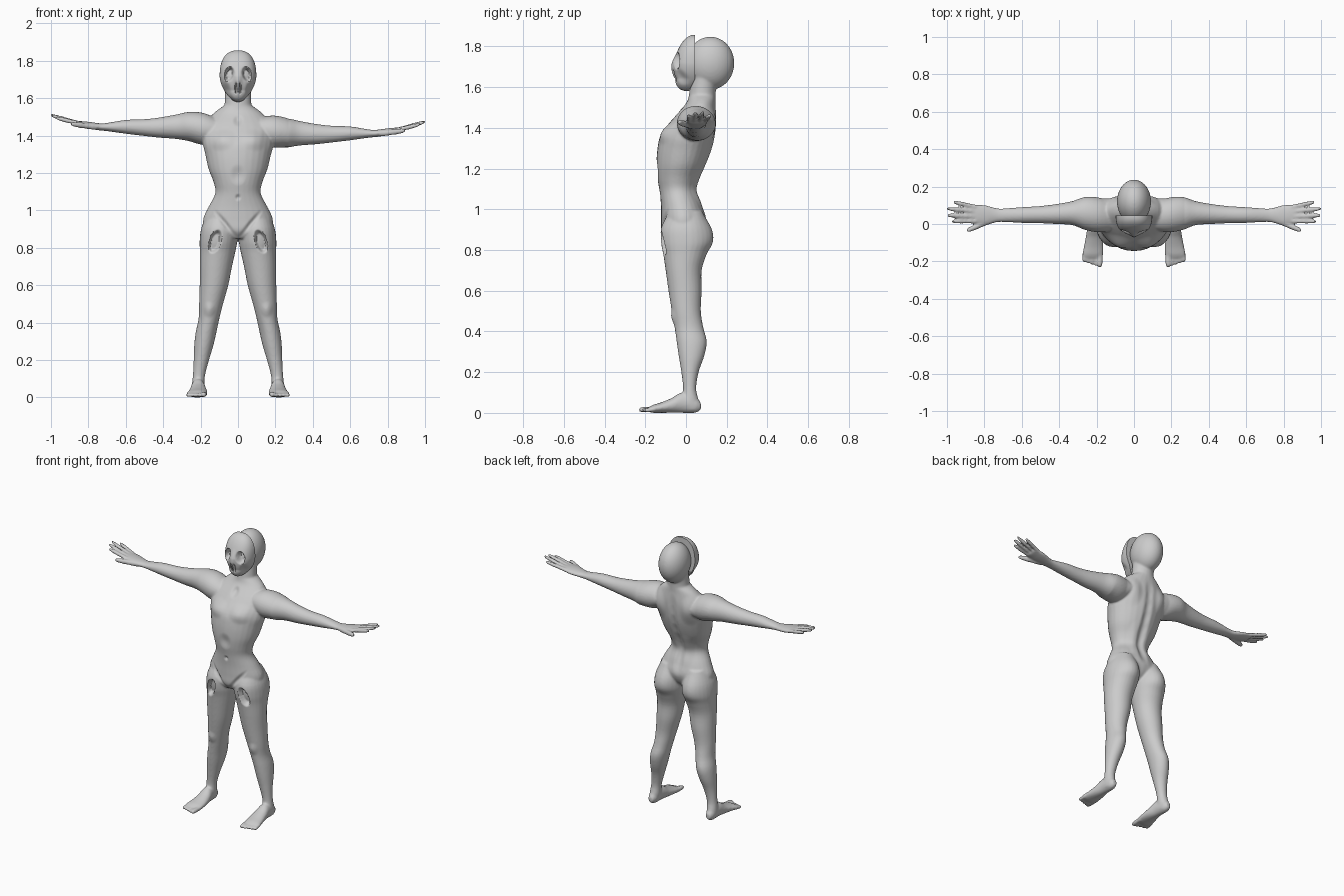
import bpy
import bmesh
import math
from mathutils import Vector

if "Cube" in bpy.data.objects:
    bpy.data.objects.remove(bpy.data.objects["Cube"])

grey = bpy.data.materials.new("plain grey")
grey.use_nodes = True
tone = (0.6, 0.6, 0.6, 1)
grey.diffuse_color = tone
grey.node_tree.nodes["Principled BSDF"].inputs["Base Color"].default_value = tone


def catmull(a, b, c, d, t):
    return b + t / 2 * (c - a + t * (2*a - 5*b + 4*c - d + t * (3*(b - c) + d - a)))


def refine(rows, steps=4):
    """Smoothly interpolate between the given cross-sections."""
    out = []
    last = len(rows) - 1
    for i in range(last):
        around = [rows[max(0, min(last, i + k))] for k in (-1, 0, 1, 2)]
        for s in range(steps):
            out.append([catmull(*vals, s / steps) for vals in zip(*around)])
    return out + [rows[-1]]


def loft(bm, rows, axes, side=1, sides=28):
    """Closed tube of ellipses; a row is position, low/high, low/high."""
    order = ["xyz".index(c) for c in axes]
    rings = []
    for t, a_lo, a_hi, b_lo, b_hi in refine(rows):
        ring = []
        for k in range(sides):
            ang = math.tau * k / sides
            co = Vector()
            co[order[0]] = t
            co[order[1]] = (a_lo + a_hi) / 2 + (a_hi - a_lo) / 2 * math.cos(ang)
            co[order[2]] = (b_lo + b_hi) / 2 + (b_hi - b_lo) / 2 * math.sin(ang)
            co.x *= side
            ring.append(bm.verts.new(co))
        rings.append(ring)
    for low, high in zip(rings, rings[1:]):
        for k in range(sides):
            n = (k + 1) % sides
            bm.faces.new((low[k], low[n], high[n], high[k]))
    bm.faces.new(rings[0])
    bm.faces.new(rings[-1])


def digit(bm, axes, start, end, radius, side):
    """Tapered finger or toe between two points."""
    order = ["xyz".index(c) for c in axes]
    rows = []
    for t, fat in ((0, 1), (0.45, 0.95), (0.6, 1), (0.9, 0.8), (1, 0.4)):
        p = Vector(start).lerp(Vector(end), t)
        r = radius * fat
        a, b = p[order[1]], p[order[2]]
        rows.append((p[order[0]], a - r, a + r, b - r, b + r))
    loft(bm, rows, axes, side, 14)


def sculpt(mesh, centre, radii, push, soft=1.0, lean=0.0, mirror=True):
    """Push the surface inside an ellipsoid, on both sides of the body."""
    for sx in ((-1, 1) if mirror else (1,)):
        for v in mesh.vertices:
            dz = v.co.z - centre[2]
            dx = v.co.x * sx - centre[0] + lean * dz
            dy = v.co.y - centre[1]
            d = math.hypot(dx / radii[0], dy / radii[1], dz / radii[2])
            if d < 1:
                w = min(1, (1 - d) / soft)
                w = w * w * (3 - 2 * w)
                v.co += w * Vector((push[0] * sx, push[1], push[2]))


def finish(name, bm):
    bmesh.ops.recalc_face_normals(bm, faces=bm.faces[:])
    mesh = bpy.data.meshes.new(name)
    bm.to_mesh(mesh)
    bm.free()
    mesh.materials.append(grey)
    obj = bpy.data.objects.new(name, mesh)
    bpy.context.collection.objects.link(obj)
    return obj


TORSO = [(1.56, -.075, .075, .015, .145), (1.52, -.13, .13, .0, .145),
         (1.45, -.19, .19, -.06, .15), (1.37, -.19, .19, -.122, .145),
         (1.3, -.175, .175, -.14, .13), (1.22, -.157, .157, -.145, .1),
         (1.15, -.13, .13, -.14, .063), (1.09, -.122, .122, -.13, .05),
         (1.02, -.157, .157, -.123, .08), (.95, -.187, .187, -.122, .1),
         (.89, -.17, .17, -.12, .08), (.85, -.09, .09, -.09, .04)]
NECK = [(1.44, -.09, .09, -.02, .14), (1.54, -.075, .075, .01, .145),
        (1.6, -.07, .07, .02, .148), (1.67, -.07, .07, .03, .16)]
LEG = [(.99, .03, .16, -.08, .08), (.91, .006, .195, -.122, .118),
       (.84, .004, .205, -.125, .127), (.78, .014, .204, -.112, .102),
       (.7, .032, .204, -.1, .077), (.6, .052, .205, -.086, .077),
       (.5, .08, .208, -.07, .073), (.42, .1, .211, -.056, .085),
       (.35, .115, .226, -.046, .102), (.28, .131, .234, -.036, .09),
       (.2, .155, .237, -.023, .062), (.12, .176, .241, -.014, .05),
       (.06, .18, .247, -.02, .062), (.015, .188, .243, -.01, .065)]
FOOT = [(.073, .2, .23, .015, .05), (.045, .186, .244, .0, .08),
        (-.02, .177, .25, .0, .1), (-.07, .168, .258, .0, .073),
        (-.12, .163, .268, .0, .052), (-.16, .164, .276, .0, .04),
        (-.18, .17, .272, .004, .03)]
ARM = [(.09, -.03, .11, 1.37, 1.48), (.18, -.045, .14, 1.35, 1.52),
       (.26, -.032, .145, 1.37, 1.527), (.33, -.006, .122, 1.382, 1.513),
       (.42, .0, .106, 1.389, 1.497), (.5, .004, .096, 1.398, 1.488),
       (.6, .006, .09, 1.41, 1.484), (.7, .011, .083, 1.424, 1.468),
       (.74, .008, .086, 1.428, 1.466), (.8, -.008, .102, 1.437, 1.474),
       (.85, .003, .104, 1.449, 1.478), (.87, .01, .098, 1.454, 1.475)]

# Body: torso, neck, cranium and limbs, later fused into one skin
bm = bmesh.new()
loft(bm, TORSO, "zxy")
loft(bm, NECK, "zxy")
skull = bmesh.ops.create_uvsphere(bm, u_segments=40, v_segments=24, radius=1)["verts"]
for v in skull:
    v.co = Vector((v.co.x * .091, .12 + v.co.y * .117, 1.717 + v.co.z * .13))
for side in (-1, 1):
    loft(bm, LEG, "zxy", side)
    loft(bm, FOOT, "yxz", side)
    loft(bm, ARM, "xyz", side)
    for y, tip_x, tip_y, tip_z in ((.09, .968, .118, 1.497), (.066, 1.004, .083, 1.51),
                                   (.04, 1.0, .046, 1.508), (.015, .975, .014, 1.495)):
        digit(bm, "xyz", (.84, y, 1.463), (tip_x, tip_y, tip_z), .0125, side)
    digit(bm, "xyz", (.76, .02, 1.445), (.895, -.036, 1.463), .016, side)
    for i in range(5):
        x = .18 + .021 * i
        radius = .015 if i == 0 else .0115
        digit(bm, "yxz", (x, -.15, .018), (x + .003, -.232 + .007 * i, radius), radius, side)
body = finish("body", bm)

remesh = body.modifiers.new("fuse", "REMESH")
remesh.mode = "VOXEL"
remesh.voxel_size = .0065
soften = body.modifiers.new("soften", "SMOOTH")
soften.iterations = 5
graph = bpy.context.evaluated_depsgraph_get()
skin = bpy.data.meshes.new_from_object(body.evaluated_get(graph))
body.modifiers.clear()
body.data = skin

# Spine furrow and cleft
for i in range(7):
    sculpt(skin, (0, .1, 1.02 + .07 * i), (.04, .11, .085), (0, -.011, 0), mirror=False)
# Chest, shoulder blades, loin muscles, buttocks
sculpt(skin, (.085, -.1, 1.38), (.085, .08, .07), (0, -.014, 0))
sculpt(skin, (.11, .12, 1.41), (.07, .09, .11), (0, .016, 0))
sculpt(skin, (.05, .06, 1.12), (.05, .06, .15), (0, .01, 0))
sculpt(skin, (.1, .1, .87), (.09, .08, .1), (0, .01, 0))
# Rib arch, navel, collar hollow, groin folds, kneecaps
sculpt(skin, (0, -.14, 1.19), (.05, .06, .06), (0, .01, 0), mirror=False)
sculpt(skin, (0, -.13, 1.07), (.016, .04, .02), (0, .012, 0), mirror=False)
sculpt(skin, (0, -.03, 1.48), (.03, .07, .04), (0, .014, 0), mirror=False)
sculpt(skin, (.07, -.12, .93), (.025, .06, .11), (0, .012, 0), lean=-.8)
sculpt(skin, (.155, -.06, .47), (.04, .05, .05), (0, -.008, 0))
# Thigh hollows
sculpt(skin, (.122, -.11, .835), (.034, .09, .066), (0, .032, 0), .4, lean=.25)
# One arm hangs slightly lower
for v in skin.vertices:
    if v.co.x > .13 and v.co.z > 1.2:
        ramp = min(1, (v.co.x - .13) / .14) * min(1, (v.co.z - 1.2) / .15)
        v.co.z -= .035 * ramp
# Settle the soles on the floor
floor = min(v.co.z for v in skin.vertices)
for v in skin.vertices:
    v.co.z -= floor * max(0, 1 - v.co.z / .1)

# Mask: flat-backed egg with a narrow chin
bm = bmesh.new()
bmesh.ops.create_uvsphere(bm, u_segments=112, v_segments=80, radius=1)
for v in bm.verts:
    p = v.co.copy()
    p *= sum(abs(c) ** 2.4 for c in p) ** (-1 / 2.4)
    width = .098 * (1 - .4 * max(0, -p.z) ** 1.6)
    rim = .045 - .03 * max(0, -p.z - .55) / .45
    depth = .105 - .03 * max(0, p.z)
    v.co = (p.x * width, rim + min(p.y, 0) * depth, 1.718 + p.z * .138)
mask = finish("mask", bm)
# Brow and nose ridge, eye sockets, nostril slits
sculpt(mask.data, (0, -.06, 1.69), (.03, .06, .1), (0, -.012, 0), mirror=False)
sculpt(mask.data, (.047, -.045, 1.728), (.027, .08, .042), (0, .042, 0), .45, lean=.15)
sculpt(mask.data, (.011, -.06, 1.655), (.007, .06, .04), (0, .018, 0), .6)
sculpt(mask.data, (.065, -.03, 1.64), (.03, .06, .06), (-.006, .008, 0))

for obj in (body, mask):
    obj.select_set(True)
    bpy.context.view_layer.objects.active = obj
bpy.ops.object.shade_smooth_by_angle(angle=math.radians(50))
